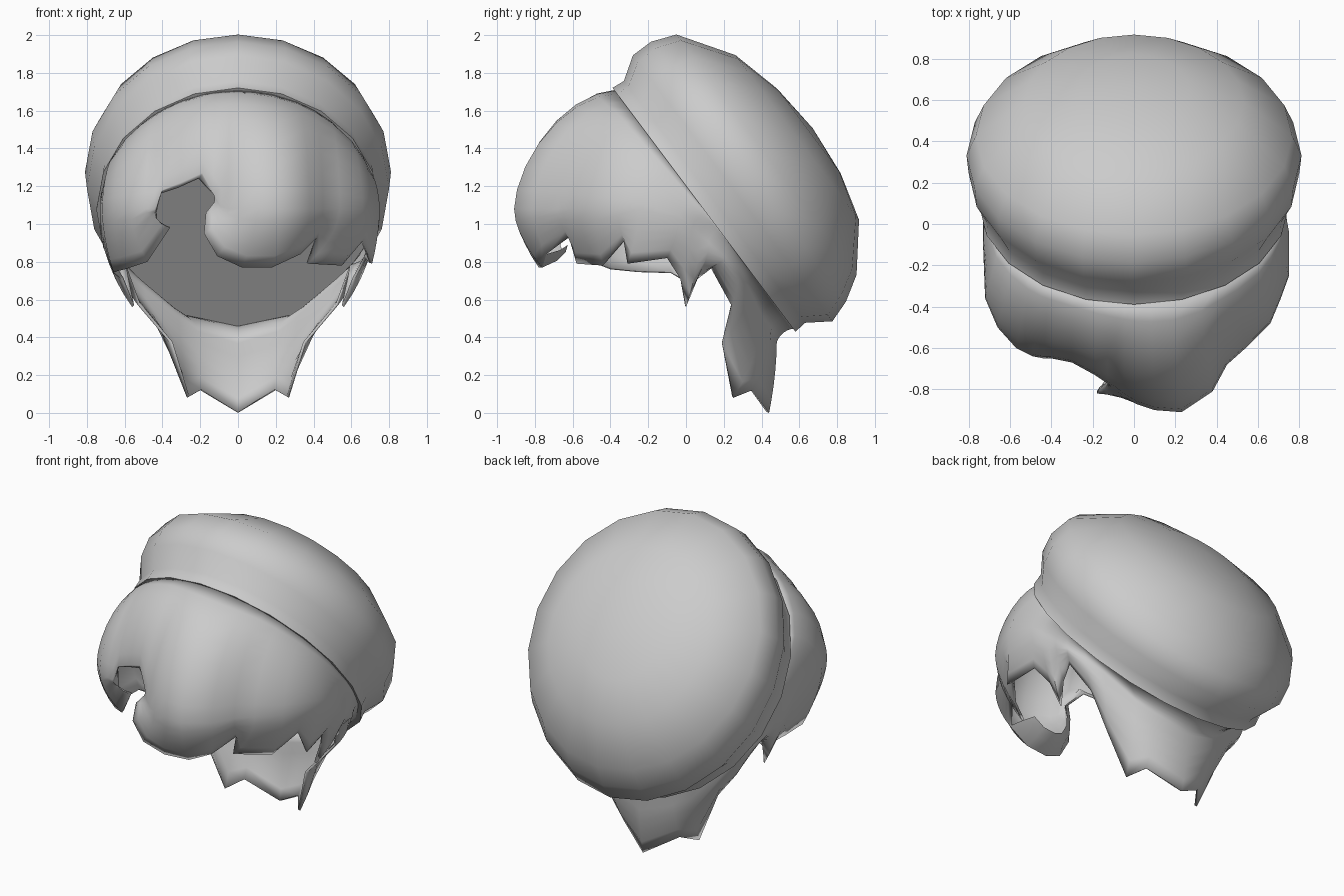
import bpy, bmesh
from math import sin, cos, pi, atan2, radians
from mathutils import Vector

cube = bpy.data.objects.get("Cube")
if cube:
    bpy.data.objects.remove(cube, do_unlink=True)

grey = bpy.data.materials.new("plain grey")
grey.use_nodes = True
grey.diffuse_color = (0.6, 0.6, 0.6, 1)
grey.node_tree.nodes["Principled BSDF"].inputs["Base Color"].default_value = (0.6, 0.6, 0.6, 1)

# Tilted frame shared by the hat and the hairline
CENTRE = Vector((0, 0.095, 1.075))
DOWN = Vector((0, 0.6, -0.8))
AXIS = Vector((0, 0.8, 0.6))


def tilted(half_width, half_length, angle, height, shift=0):
    """Point around the hat axis; angle 0 is the front, positive towards +x."""
    side = Vector((half_width * sin(angle), 0, 0))
    return CENTRE + side - DOWN * (half_length * cos(angle) + shift) + AXIS * height


def make_object(name, bm, sharp):
    bmesh.ops.recalc_face_normals(bm, faces=bm.faces)
    mesh = bpy.data.meshes.new(name)
    bm.to_mesh(mesh)
    bm.free()
    mesh.materials.append(grey)
    obj = bpy.data.objects.new(name, mesh)
    bpy.context.collection.objects.link(obj)
    bpy.ops.object.select_all(action="DESELECT")
    obj.select_set(True)
    bpy.context.view_layer.objects.active = obj
    bpy.ops.object.shade_smooth_by_angle(angle=radians(sharp))
    return obj


def bridge_rows(bm, rows, closed=True):
    """Join rows of vertices with quads, wrapping round when closed."""
    count = len(rows[0])
    for low, high in zip(rows, rows[1:]):
        for i in range(count if closed else count - 1):
            j = (i + 1) % count
            bm.faces.new((low[i], low[j], high[j], high[i]))


# Hat: a soft band and crown around the tilted axis, leaning forward, closed underneath
def build_hat(segments=20):
    profile = [(0.75, 0.807, 0, 0), (0.745, 0.80, 0.07, 0), (0.80, 0.88, 0.19, 0),
               (0.81, 0.86, 0.31, 0.02), (0.765, 0.795, 0.44, 0.035),
               (0.53, 0.545, 0.625, 0.01), (0.27, 0.28, 0.695, 0)]
    bm = bmesh.new()
    rings = [[bm.verts.new(tilted(w, r, 2 * pi * i / segments, h, s)) for i in range(segments)]
             for w, r, h, s in profile]
    bridge_rows(bm, rings)
    bm.faces.new(rings[0])
    tip = bm.verts.new(tilted(0, 0, 0, 0.72))
    for i in range(segments):
        bm.faces.new((rings[-1][i], rings[-1][(i + 1) % segments], tip))
    make_object("hat", bm, 60)


# Hair strands: widest point (x, y), then the tip (x, y, z)
# Nape and side spike, mirrored on both sides
BACK = [
    (0, .48, 0, .44, 0), (.22, .45, .2, .35, .12), (.32, .40, .27, .25, .08),
    (.50, .33, .36, .19, .37), (.60, .28, .53, .24, .57), (.68, .2, .6, .13, .77),
    (.70, .12, .58, .05, .7), (.71, .07, .56, 0, .56), (.73, .03, .62, -.03, .71),
]
# Fringe, from the left side round to the right side
FRINGE = [
    (.75, -.04, .68, -.1, .82),
    (.75, -.25, .71, -.31, .79), (.71, -.36, .66, -.33, .91), (.66, -.48, .55, -.44, .78),
    (.54, -.60, .37, -.58, .79), (.45, -.68, .42, -.62, .93), (.38, -.81, .33, -.74, .84),
    (.23, -.91, .18, -.76, .77), (.10, -.90, .02, -.78, .77), (.01, -.87, -.11, -.81, .83),
    (-.05, -.83, -.18, -.82, .95), (-.09, -.80, -.17, -.80, 1.06), (-.13, -.77, -.10, -.74, 1.13),
    (-.19, -.73, -.21, -.71, 1.24), (-.3, -.67, -.32, -.64, 1.19), (-.4, -.65, -.44, -.6, 1.15),
    (-.44, -.65, -.43, -.6, 1.02), (-.49, -.64, -.36, -.58, .98), (-.57, -.6, -.48, -.5, .8),
    (-.66, -.5, -.6, -.4, .76), (-.72, -.36, -.66, -.25, .745), (-.73, -.1, -.66, -.08, .74),
]


def strand(mx, my, tx, ty, tz, upper=7, lower=5):
    """Column of points that leaves the hat, swells outwards and tucks in to the tip."""
    root = tilted(0.73, 0.79, atan2(mx, -my), 0.005)
    mz = max(min(1.08, root.z - 0.08), tz + 0.03)
    wide, tip = Vector((mx, my, mz)), Vector((tx, ty, tz))
    points = []
    for k in range(upper):
        a = pi / 2 * k / upper
        p = root.lerp(wide, sin(a) ** 1.1)
        p.z = wide.z + (root.z - wide.z) * cos(a) ** 1.2
        points.append(p)
    for k in range(lower + 1):
        t = k / lower
        p = wide.lerp(tip, t ** 1.8)
        p.z = wide.z + (tip.z - wide.z) * t
        points.append(p)
    return points


# Hair: strands lofted into one closed shell with a little thickness
def build_hair():
    mirrored = [(-a, b, -c, d, e) for a, b, c, d, e in BACK[:0:-1]]
    columns = [strand(*row) for row in BACK + FRINGE + mirrored]
    bm = bmesh.new()
    rings = [[bm.verts.new(p) for p in ring] for ring in zip(*columns)]
    bridge_rows(bm, rings)
    hair = make_object("hair", bm, 60)
    shell = hair.modifiers.new("thickness", "SOLIDIFY")
    shell.thickness = 0.015
    shell.offset = -1


# Rolled underside of the big front curl
def build_curl_underside():
    tips = [Vector(row[2:]) for row in FRINGE[6:13]]
    middle = Vector((0.12, -0.62, 0.95))
    bm = bmesh.new()
    rows = [[bm.verts.new(p.lerp(middle, t) + Vector((0, push, 0))) for p in tips]
            for t, push in ((0, 0), (0.2, 0.05), (0.45, 0.06))]
    bridge_rows(bm, rows, closed=False)
    make_object("curl_underside", bm, 60)


build_hat()
build_hair()
build_curl_underside()
